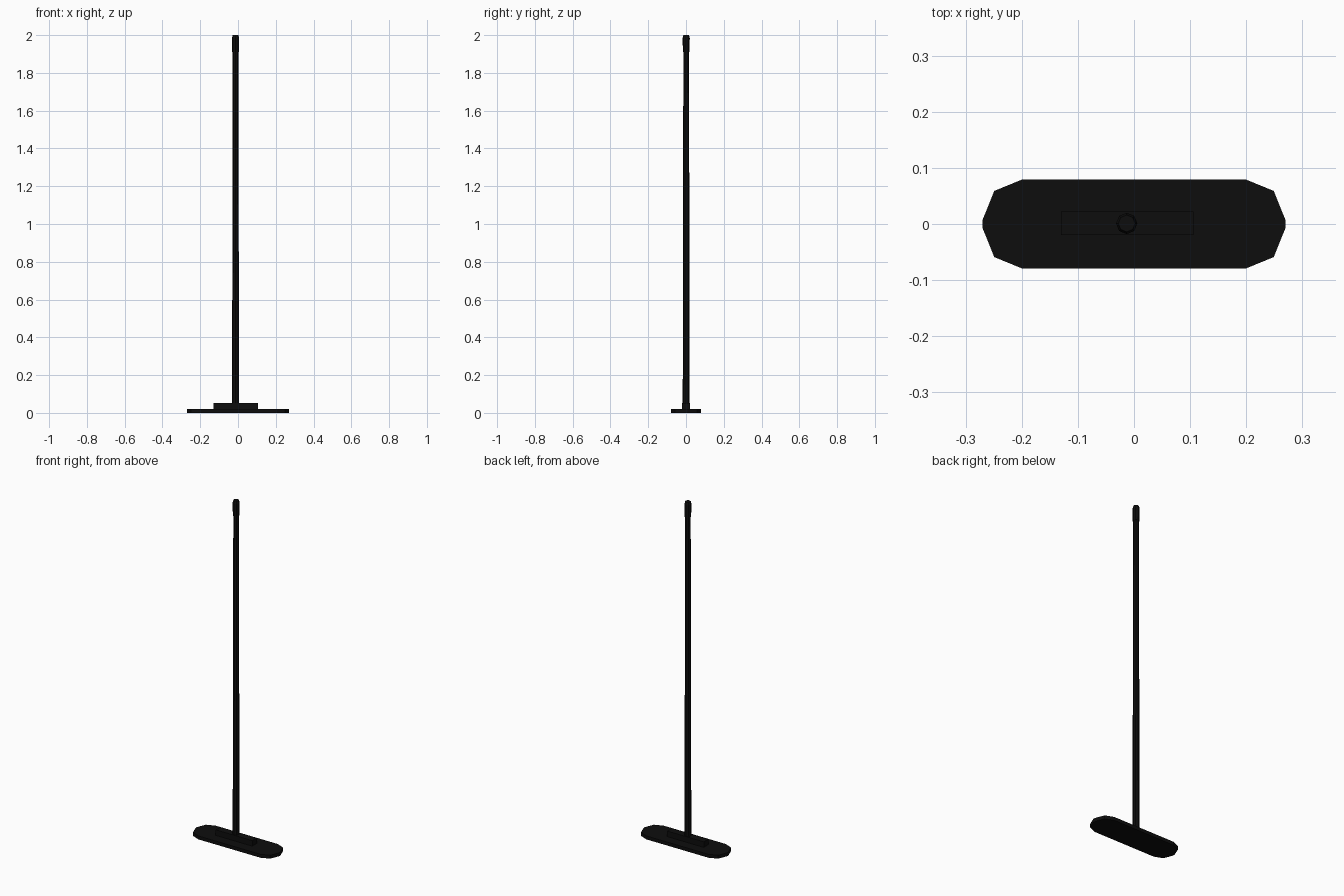
import bpy, bmesh, math

if "Cube" in bpy.data.objects:
    bpy.data.objects.remove(bpy.data.objects["Cube"])

black = bpy.data.materials.new("black_paint")
black.diffuse_color = (0.004, 0.004, 0.004, 1)
black.use_nodes = True
black.node_tree.nodes["Principled BSDF"].inputs["Base Color"].default_value = black.diffuse_color


def make_object(name, bm):
    bmesh.ops.recalc_face_normals(bm, faces=bm.faces)
    mesh = bpy.data.meshes.new(name)
    bm.to_mesh(mesh)
    bm.free()
    mesh.materials.append(black)
    obj = bpy.data.objects.new(name, mesh)
    bpy.context.collection.objects.link(obj)
    return obj


def prism(name, outline, z0, z1):
    bm = bmesh.new()
    face = bm.faces.new([bm.verts.new((x, y, z0)) for x, y in outline])
    top = bmesh.ops.extrude_face_region(bm, geom=[face], use_keep_orig=True)["geom"]
    bmesh.ops.translate(bm, vec=(0, 0, z1 - z0),
                        verts=[g for g in top if isinstance(g, bmesh.types.BMVert)])
    return make_object(name, bm)


def turned(name, x, y, profile, sides=8):
    # stacked rings of (radius, height), capped at both ends
    bm = bmesh.new()
    rings = [[bm.verts.new((x + r * math.cos(a), y + r * math.sin(a), z))
              for a in (math.tau * i / sides for i in range(sides))]
             for r, z in profile]
    for lo, hi in zip(rings, rings[1:]):
        for i in range(sides):
            j = (i + 1) % sides
            bm.faces.new((lo[i], lo[j], hi[j], hi[i]))
    bm.faces.new(rings[0])
    bm.faces.new(rings[-1])
    return make_object(name, bm)


# base plate: long bar with faceted round ends
quarter = [(0.27, 0.007), (0.249, 0.059), (0.2, 0.079)]
right = [(x, -y) for x, y in reversed(quarter)] + quarter
prism("base_plate", right + [(-x, -y) for x, y in right], 0, 0.02)

# socket block on the plate
prism("socket_block", [(-0.13, -0.02), (0.106, -0.02), (0.106, 0.022), (-0.13, 0.022)],
      0.018, 0.052)

# tapered pole and its end cap
PX, PY = -0.013, 0.001
turned("pole", PX, PY, [(0.0185, 0.02), (0.015, 1.93)])
turned("pole_cap", PX, PY, [(0.0175, 1.91), (0.019, 1.985), (0.015, 2.0)])
